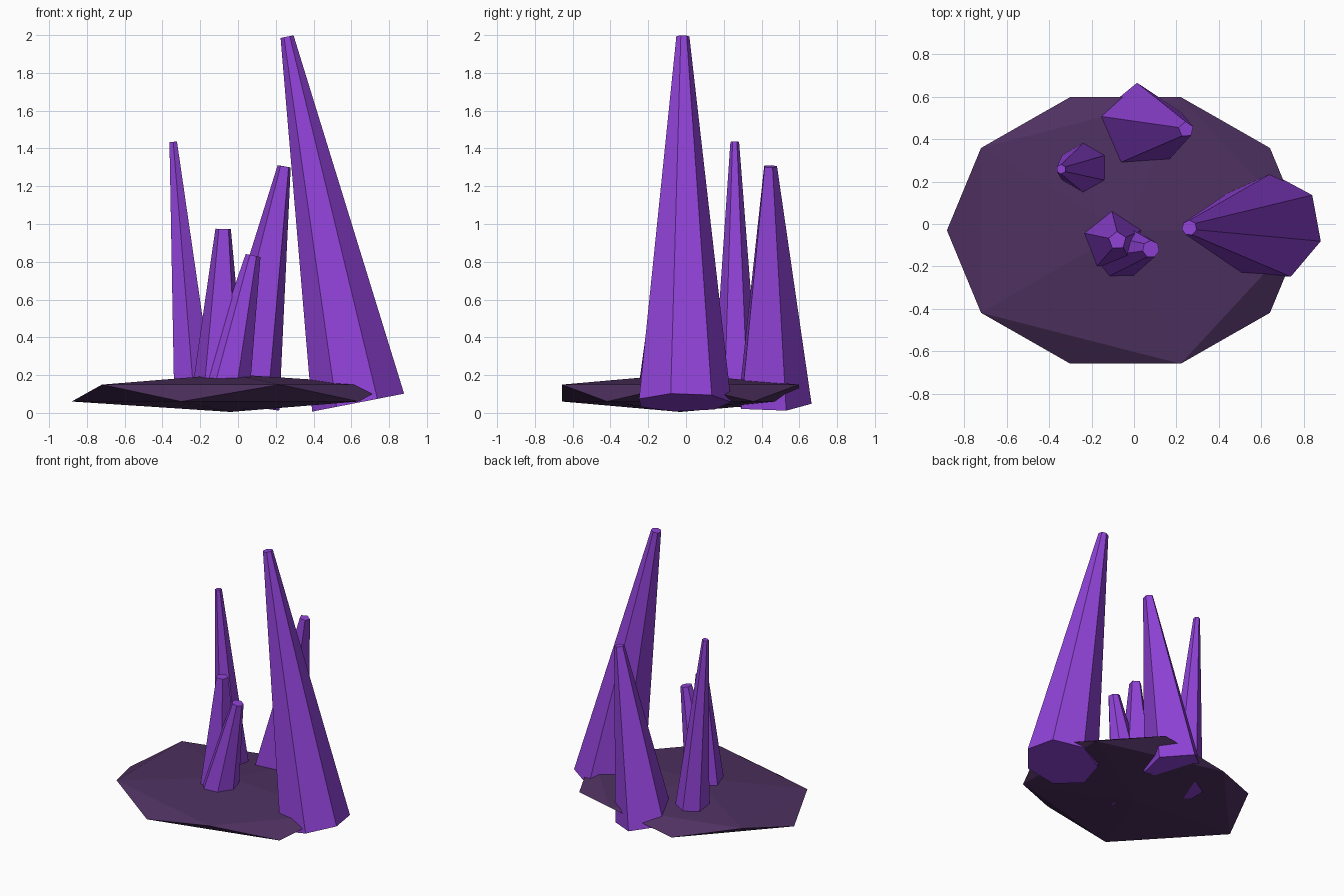
import bpy, bmesh
from math import cos, sin, radians, tau
from mathutils import Vector

cube = bpy.data.objects.get("Cube")
if cube:
    bpy.data.objects.remove(cube, do_unlink=True)


def material(name, rgb):
    mat = bpy.data.materials.new(name)
    mat.use_nodes = True
    mat.diffuse_color = (*rgb, 1)
    mat.node_tree.nodes["Principled BSDF"].inputs["Base Color"].default_value = (*rgb, 1)
    return mat


def finish(name, bm, mat):
    bmesh.ops.recalc_face_normals(bm, faces=bm.faces)
    mesh = bpy.data.meshes.new(name)
    bm.to_mesh(mesh)
    bm.free()
    mesh.materials.append(mat)
    obj = bpy.data.objects.new(name, mesh)
    bpy.context.collection.objects.link(obj)
    return obj


def crystal(name, sides, turn, foot, r_foot, tip, r_tip):
    """Tapered prism leaning from foot to tip, with caps square to its axis."""
    foot, tip = Vector(foot), Vector(tip)
    lean = Vector((0, 0, 1)).rotation_difference(tip - foot)
    bm = bmesh.new()
    rings = []
    for centre, r in ((foot, r_foot), (tip, r_tip)):
        angles = [radians(turn) + tau * i / sides for i in range(sides)]
        rings.append([bm.verts.new(centre + lean @ Vector((r * cos(a), r * sin(a), 0)))
                      for a in angles])
    low, high = rings
    bm.faces.new(low[::-1])
    bm.faces.new(high)
    for i in range(sides):
        j = (i + 1) % sides
        bm.faces.new((low[i], low[j], high[j], high[i]))
    return finish(name, bm, purple)


purple = material("crystal purple", (0.28, 0.055, 0.68))
dark = material("dark violet rock", (0.075, 0.03, 0.115))

# Flattened rock slab
bm = bmesh.new()
bmesh.ops.create_icosphere(bm, subdivisions=1, radius=1)
bmesh.ops.scale(bm, vec=(0.94, 0.738, 0.1), verts=bm.verts)
bmesh.ops.translate(bm, vec=(-0.04, -0.03, 0.105), verts=bm.verts)
finish("rock_base", bm, dark)

# Crystals
crystal("tall_crystal", 7, -15, (0.638, -0.015, 0.055), 0.2545, (0.26, -0.018, 1.992), 0.036)
crystal("back_crystal", 5, 93, (0.025, 0.455, 0.045), 0.21, (0.245, 0.445, 1.305), 0.037)
crystal("thin_crystal", 6, 30, (-0.229, 0.265, 0.04), 0.125, (-0.343, 0.258, 1.435), 0.023)
crystal("middle_crystal", 5, 93, (-0.1, -0.08, 0.05), 0.158, (-0.078, -0.078, 0.974), 0.043)
crystal("short_crystal", 7, 90, (-0.085, -0.13, 0.045), 0.146, (0.08, -0.118, 0.833), 0.041)
